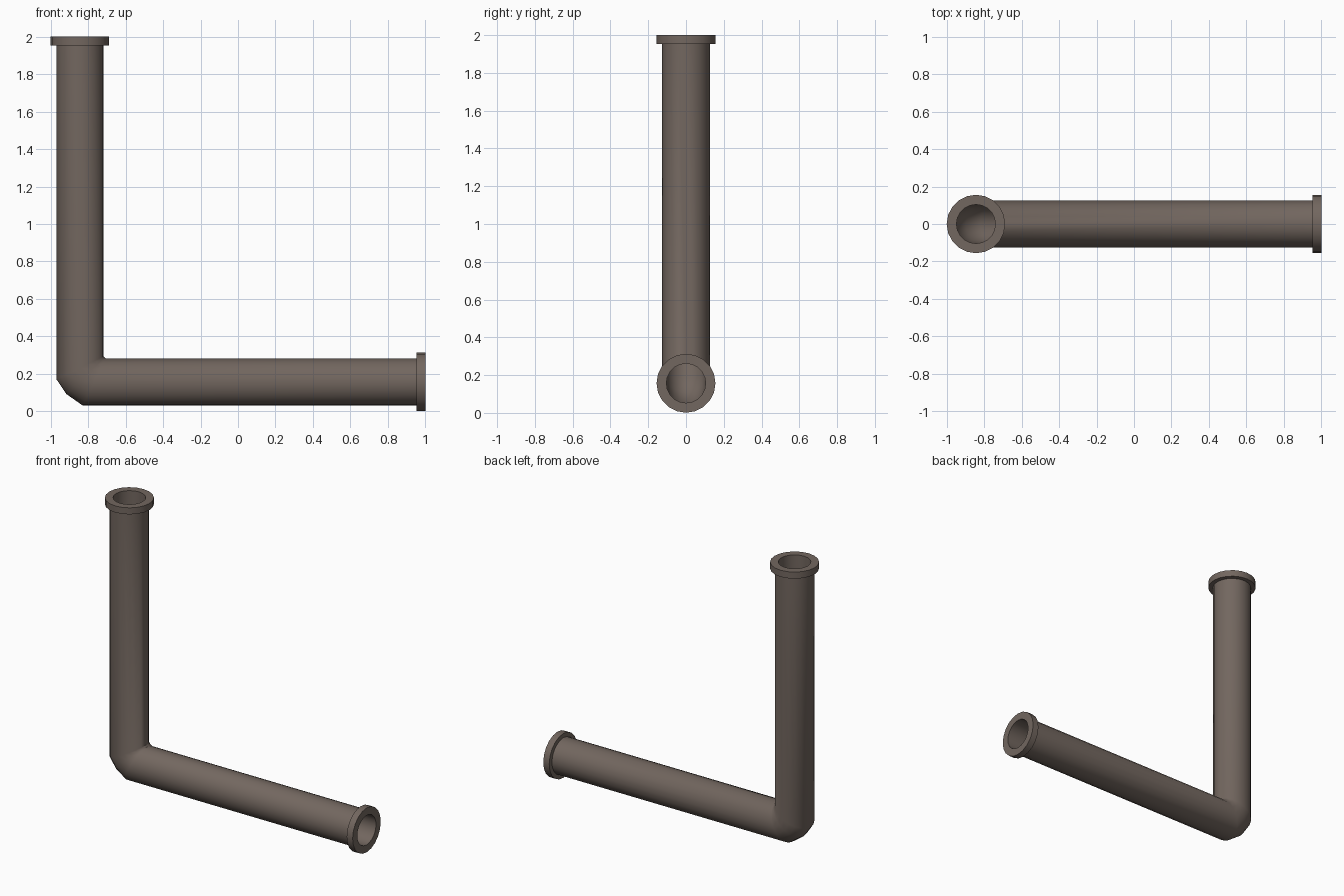
import bpy, bmesh, math
from mathutils import Vector

if "Cube" in bpy.data.objects:
    bpy.data.objects.remove(bpy.data.objects["Cube"])

SIDES = 20
CX, CZ = -0.844, 0.157          # axes of the vertical and horizontal runs
R_PIPE, R_BORE, R_FLANGE = 0.126, 0.104, 0.156
THICK = 0.046

def ring_up(z, r):
    # cross-section of the vertical run: (outer side, inner side, half width)
    return (CX - r, z), (CX + r, z), r

def ring_along(x, r):
    # cross-section of the horizontal run
    return (x, CZ - r), (x, CZ + r), r

# tilted cross-sections of the faceted elbow
elbow = [((-0.970, 0.172), (-0.718, 0.293)),
         ((-0.916, 0.092), (-0.713, 0.288)),
         ((-0.829, 0.031), (-0.708, 0.283))]

def elbow_rings(r):
    out = []
    k = r / R_PIPE
    for a, b in elbow:
        a, b = Vector(a), Vector(b)
        m = (a + b) / 2
        out.append((tuple(m + (a - m) * k), tuple(m + (b - m) * k), r))
    return out

# outside skin from the top flange to the end flange, then back through the bore
rings = [ring_up(2.0, R_FLANGE), ring_up(2.0 - THICK, R_FLANGE),
         ring_up(2.0 - THICK, R_PIPE)]
rings += elbow_rings(R_PIPE)
rings += [ring_along(1.0 - THICK, R_PIPE), ring_along(1.0 - THICK, R_FLANGE),
          ring_along(1.0, R_FLANGE), ring_along(1.0, R_BORE)]
rings += elbow_rings(R_BORE)[::-1]
rings += [ring_up(2.0, R_BORE)]

bm = bmesh.new()
loops = []
for a, b, r in rings:
    a, b = Vector((a[0], 0, a[1])), Vector((b[0], 0, b[1]))
    mid, half = (a + b) / 2, (b - a) / 2
    loop = []
    for i in range(SIDES):
        t = 2 * math.pi * i / SIDES
        loop.append(bm.verts.new(mid + half * math.cos(t) + Vector((0, r * math.sin(t), 0))))
    loops.append(loop)
for n, p in enumerate(loops):
    q = loops[(n + 1) % len(loops)]
    for i in range(SIDES):
        j = (i + 1) % SIDES
        bm.faces.new((p[i], p[j], q[j], q[i]))
bmesh.ops.recalc_face_normals(bm, faces=bm.faces)

mesh = bpy.data.meshes.new("flanged_elbow_pipe")
bm.to_mesh(mesh)
bm.free()
pipe = bpy.data.objects.new("flanged_elbow_pipe", mesh)
bpy.context.collection.objects.link(pipe)

# brown-grey metal
mat = bpy.data.materials.new("brown_grey_metal")
mat.diffuse_color = (0.17, 0.135, 0.115, 1)
mat.use_nodes = True
mat.node_tree.nodes["Principled BSDF"].inputs["Base Color"].default_value = mat.diffuse_color
mesh.materials.append(mat)

bpy.context.view_layer.objects.active = pipe
pipe.select_set(True)
bpy.ops.object.shade_smooth_by_angle(angle=math.radians(40))
